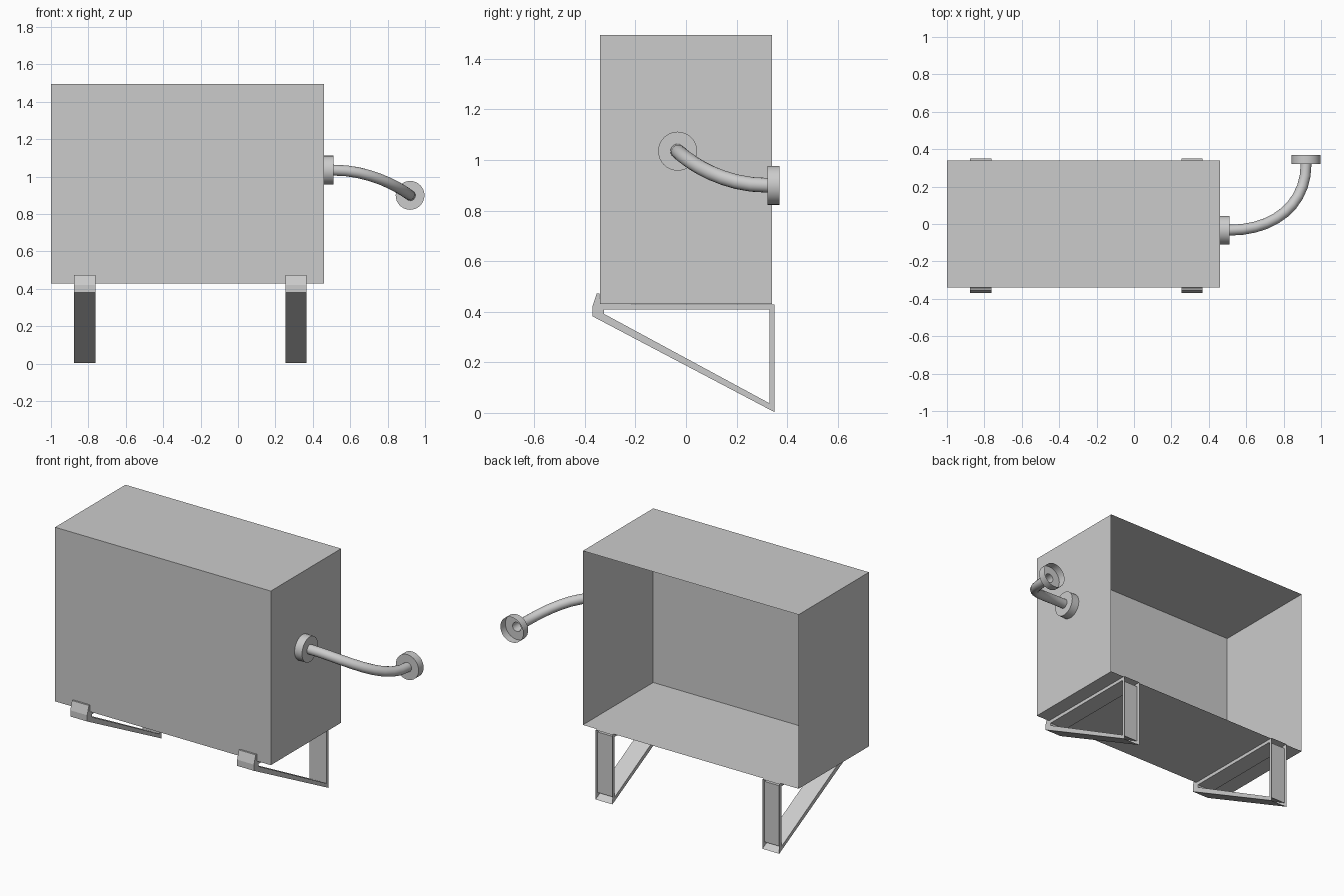
import bpy, bmesh
from math import cos, sin, pi, radians
from mathutils import Vector

if "Cube" in bpy.data.objects:
    bpy.data.objects.remove(bpy.data.objects["Cube"])


def finish(name, bm, smooth=False):
    bmesh.ops.recalc_face_normals(bm, faces=bm.faces[:])
    mesh = bpy.data.meshes.new(name)
    bm.to_mesh(mesh)
    bm.free()
    obj = bpy.data.objects.new(name, mesh)
    bpy.context.collection.objects.link(obj)
    if smooth:
        bpy.context.view_layer.objects.active = obj
        bpy.ops.object.select_all(action='DESELECT')
        obj.select_set(True)
        bpy.ops.object.shade_smooth_by_angle(angle=radians(40))
    return obj


# Thin-walled case, open at the back
def case():
    bm = bmesh.new()
    bmesh.ops.create_cube(bm, size=1)
    for v in bm.verts:
        v.co = Vector((-0.27 + v.co.x * 1.46, v.co.y * 0.68, 0.9625 + v.co.z * 1.065))
    back = [f for f in bm.faces if f.calc_center_median().y > 0.3]
    bmesh.ops.delete(bm, geom=back, context='FACES_ONLY')
    finish("case", bm)


# Triangular bracket with front hook; its upright is a channel open at the back
OUTER = [(-0.34, 0.43), (0.35, 0.428), (0.35, 0.003), (-0.37, 0.382),
         (-0.37, 0.42), (-0.353, 0.473), (-0.342, 0.473)]
INNER = [(-0.325, 0.408), (0.33, 0.408), (0.33, 0.038), (-0.325, 0.392)]


def bracket(name, x0, x1):
    bm = bmesh.new()
    rings = []
    for x in (x0, x1):
        o = [bm.verts.new((x, y, z)) for y, z in OUTER]
        i = [bm.verts.new((x, y, z)) for y, z in INNER]
        for k in range(3):
            bm.faces.new((o[k], o[k + 1], i[k + 1], i[k]))
        bm.faces.new(o[3:] + [o[0], i[0], i[3]])
        rings.append((o, i))
    for part in (0, 1):
        a, b = rings[0][part], rings[1][part]
        n = len(a)
        for k in range(n):
            if part == 0 and k == 1:
                continue
            bm.faces.new((a[k], a[(k + 1) % n], b[(k + 1) % n], b[k]))
    finish(name, bm)


# Cup-shaped pipe flange: rim wall plus a floor with a hole for the pipe
def flange(name, floor, axis, side, depth, sides=32, radius=0.077, hole=0.028):
    up = Vector((0, 0, 1))
    bm = bmesh.new()

    def ring(r, d):
        return [bm.verts.new(floor + axis * d + r * (side * cos(2 * pi * k / sides)
                + up * sin(2 * pi * k / sides))) for k in range(sides)]
    loops = [ring(hole, 0), ring(radius, 0), ring(radius, depth)]
    for a, b in zip(loops, loops[1:]):
        for k in range(sides):
            j = (k + 1) % sides
            bm.faces.new((a[k], a[j], b[j], b[k]))
    finish(name, bm, True)


# Bent pipe swept along a bezier path
def pipe(name, p0, h0, h1, p1, radius=0.029, steps=10, sides=16):
    bm = bmesh.new()
    prev = None
    for s in range(steps + 1):
        t = s / steps
        u = 1 - t
        c = p0 * u**3 + h0 * 3 * u * u * t + h1 * 3 * u * t * t + p1 * t**3
        d = ((h0 - p0) * u * u + (h1 - h0) * 2 * u * t + (p1 - h1) * t * t).normalized()
        a = d.cross(Vector((0, 0, 1))).normalized()
        b = a.cross(d)
        ring = [bm.verts.new(c + radius * (a * cos(2 * pi * k / sides)
                + b * sin(2 * pi * k / sides))) for k in range(sides)]
        if prev:
            for k in range(sides):
                j = (k + 1) % sides
                bm.faces.new((prev[k], prev[j], ring[j], ring[k]))
        prev = ring
    finish(name, bm, True)


case()
bracket("left_bracket", -0.876, -0.762)
bracket("right_bracket", 0.253, 0.367)

start = Vector((0.51, -0.033, 1.035))
end = Vector((0.92, 0.322, 0.9))
X, Y = Vector((1, 0, 0)), Vector((0, 1, 0))
flange("case_flange", start, -X, Y, 0.05)
flange("end_flange", end, Y, X, 0.048)
pipe("pipe", start, start + X * 0.24, end - Y * 0.22, end)
